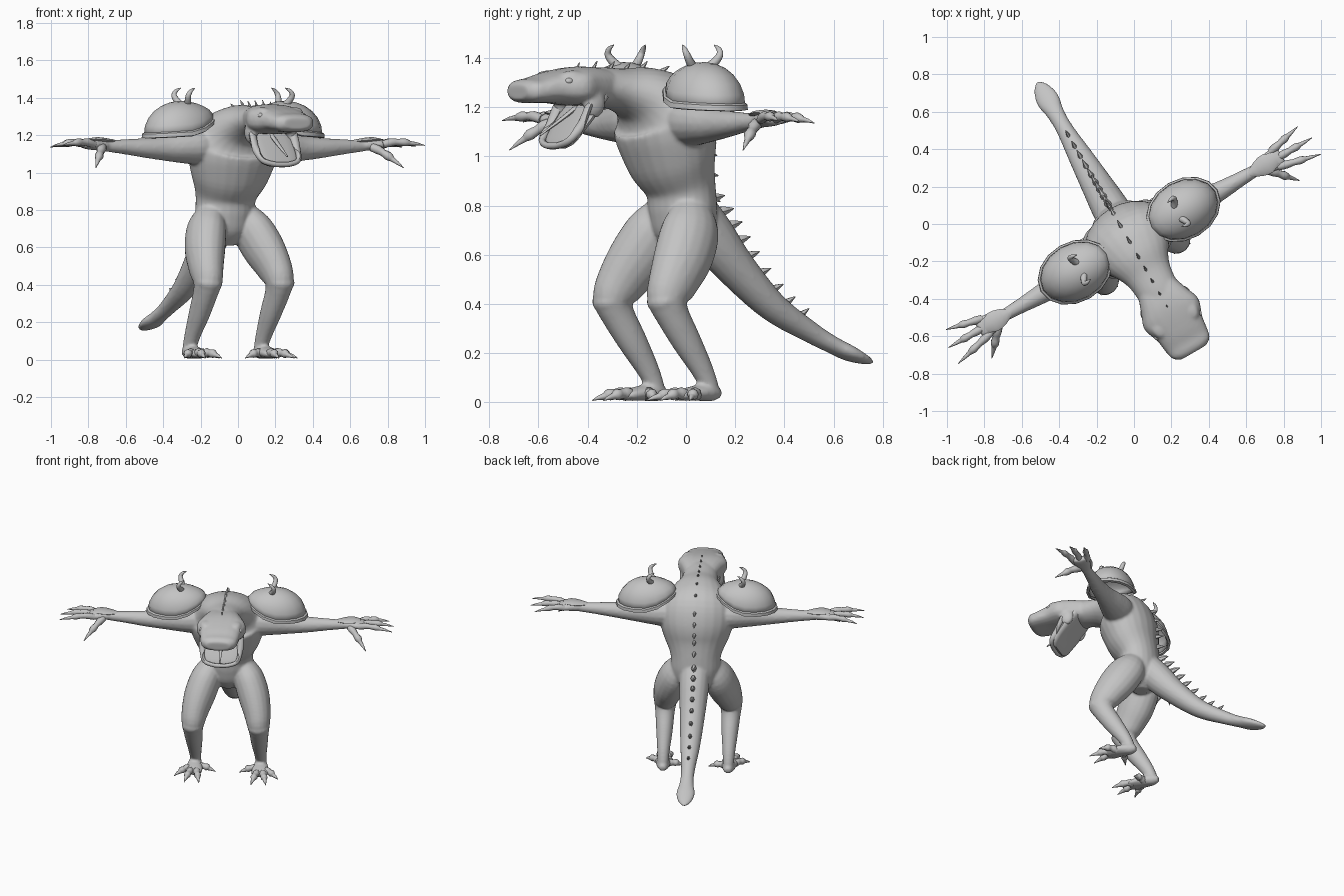
import bpy, bmesh, math
from mathutils import Vector, Matrix

if "Cube" in bpy.data.objects:
    bpy.data.objects.remove(bpy.data.objects["Cube"])

# The creature is modelled facing -y, then turned and placed
PLACE = Matrix.Translation((-0.02, -0.10, 0)) @ Matrix.Rotation(math.radians(30), 4, 'Z')
SKIN = bpy.data.materials.new("grey_skin")
SKIN.diffuse_color = (0.55, 0.55, 0.55, 1)
SKIN.use_nodes = True
SKIN.node_tree.nodes["Principled BSDF"].inputs["Base Color"].default_value = SKIN.diffuse_color
X, Y = Vector((1, 0, 0)), Vector((0, 1, 0))


def finish(bm, name, mirror=False, angle=50):
    bmesh.ops.recalc_face_normals(bm, faces=bm.faces)
    me = bpy.data.meshes.new(name)
    bm.to_mesh(me)
    bm.free()
    me.materials.append(SKIN)
    ob = bpy.data.objects.new(name, me)
    bpy.context.collection.objects.link(ob)
    ob.matrix_world = PLACE
    bpy.ops.object.select_all(action='DESELECT')
    ob.select_set(True)
    bpy.context.view_layer.objects.active = ob
    bpy.ops.object.shade_smooth_by_angle(angle=math.radians(angle))
    if mirror:
        ob.modifiers.new("mirror", 'MIRROR').use_clip = False
    return ob


def spline(stations, steps):
    """Smooth interpolation through rows of numbers."""
    out, n = [], len(stations)
    for i in range(n - 1):
        a, b, c, d = (stations[max(0, min(n - 1, i + k))] for k in (-1, 0, 1, 2))
        for s in range(steps):
            t = s / steps
            out.append([0.5 * (2 * q + (r - p) * t + (2 * p - 5 * q + 4 * r - w) * t * t
                               + (3 * q - p - 3 * r + w) * t ** 3)
                        for p, q, r, w in zip(a, b, c, d)])
    return out + [list(stations[-1])]


def add_tube(bm, stations, ref=X, steps=4, sides=16, power=1.0):
    """Oval tube; each station is x, y, z, half width along ref, half thickness."""
    rows = spline(stations, steps)
    pts = [Vector(r[:3]) for r in rows]
    rings, frames = [], []
    for i, r in enumerate(rows):
        t = (pts[min(i + 1, len(pts) - 1)] - pts[max(i - 1, 0)]).normalized()
        side = (ref - t * ref.dot(t)).normalized()
        nor = t.cross(side)
        w, h = max(r[3], 0.002), max(r[4], 0.002)
        ring = []
        for k in range(sides):
            a = 2 * math.pi * k / sides
            c, s = (math.copysign(abs(q) ** power, q) for q in (math.cos(a), math.sin(a)))
            ring.append(bm.verts.new(pts[i] + side * w * c + nor * h * s))
        rings.append(ring)
        frames.append((pts[i], t, nor, h))
    for p, q in zip(rings, rings[1:]):
        for k in range(sides):
            j = (k + 1) % sides
            bm.faces.new((p[k], p[j], q[j], q[k]))
    bm.faces.new(rings[0])
    bm.faces.new(rings[-1])
    return frames


def tube(name, stations, mirror=False, **kw):
    bm = bmesh.new()
    add_tube(bm, stations, **kw)
    finish(bm, name, mirror)


def add_ball(bm, centre, size):
    bmesh.ops.create_uvsphere(bm, u_segments=14, v_segments=8, radius=1,
                              matrix=Matrix.Translation(centre) @ Matrix.Diagonal((*size, 1)))


# Paired limbs: arms, palms, legs and feet, brows, nostrils, cheeks
skin = bmesh.new()
add_tube(skin, [
    (.10, .02, 1.145, .09, .09), (.22, .015, 1.14, .105, .098), (.32, .01, 1.135, .09, .085),
    (.43, .005, 1.13, .067, .067), (.55, 0, 1.132, .053, .053), (.68, 0, 1.138, .04, .04),
    (.80, 0, 1.143, .032, .03)], ref=Y)
add_tube(skin, [
    (.77, 0, 1.143, .03, .028), (.83, 0, 1.147, .047, .03), (.89, 0, 1.15, .062, .028),
    (.935, 0, 1.15, .05, .02)], ref=Y, sides=12)
add_tube(skin, [
    (.085, .09, .81, .06, .07), (.135, .06, .71, .10, .12), (.178, .003, .60, .106, .126),
    (.208, -.06, .50, .092, .108), (.22, -.097, .425, .078, .088), (.222, -.078, .36, .066, .07),
    (.22, -.01, .25, .056, .061), (.22, .06, .14, .043, .047), (.22, .095, .07, .037, .039),
    (.22, .10, .03, .035, .04)], sides=18)
add_tube(skin, [
    (.22, -.115, .46, .03, .03), (.222, -.115, .42, .074, .073), (.222, -.10, .385, .06, .055)],
    sides=14)
add_tube(skin, [
    (.22, .148, .035, .02, .018), (.22, .11, .04, .04, .036), (.222, .04, .038, .055, .032),
    (.222, -.03, .03, .06, .024), (.222, -.06, .025, .04, .015)], sides=12)
add_ball(skin, (.10, -.47, 1.325), (.04, .06, .025))
add_ball(skin, (.065, -.645, 1.285), (.028, .03, .018))
add_ball(skin, (.12, -.385, 1.215), (.03, .05, .06))
copy = bmesh.ops.duplicate(skin, geom=skin.verts[:] + skin.edges[:] + skin.faces[:])
for v in (g for g in copy["geom"] if isinstance(g, bmesh.types.BMVert)):
    v.co.x = -v.co.x

# Torso and neck in one sweep
body = add_tube(skin, [
    (0, .10, .61, .05, .05), (0, .10, .68, .14, .11), (0, .10, .77, .166, .13),
    (0, .09, .87, .172, .134), (0, .05, .98, .22, .17), (0, .02, 1.09, .252, .188),
    (0, -.015, 1.18, .245, .177), (0, -.09, 1.24, .185, .13), (0, -.19, 1.268, .13, .09),
    (0, -.30, 1.283, .115, .08), (0, -.42, 1.285, .12, .07)], sides=24, steps=5)

# Tail, tip to base, with a flattened club end
tail = add_tube(skin, [
    (0, .99, .162, .012, .009), (0, .95, .175, .045, .02), (0, .88, .20, .063, .032),
    (0, .80, .235, .048, .036), (0, .70, .285, .046, .044), (0, .52, .39, .067, .061),
    (0, .35, .545, .086, .081), (0, .22, .69, .10, .10), (0, .12, .82, .10, .09)],
    sides=18, steps=5)

# Skull and snout
add_tube(skin, [
    (0, -.25, 1.28, .10, .07), (0, -.36, 1.285, .14, .08), (0, -.44, 1.283, .167, .077),
    (0, -.53, 1.278, .138, .063), (0, -.60, 1.268, .128, .052), (0, -.65, 1.264, .115, .047),
    (0, -.677, 1.262, .08, .03)], sides=20, power=.75)

# Fuse everything into one smooth skin
hide = finish(skin, "body")
fuse = hide.modifiers.new("fuse", 'REMESH')
fuse.mode, fuse.voxel_size, fuse.use_smooth_shade = 'VOXEL', .009, True
relax = hide.modifiers.new("relax", 'SMOOTH')
relax.factor, relax.iterations = .5, 5

bm = bmesh.new()
add_ball(bm, (.128, -.507, 1.305), (.017, .02, .014))
finish(bm, "eyes", True)

# Open lower jaw with a raised lip, plus tongue
tube("lower_jaw", [
    (0, -.33, 1.25, .125, .035), (0, -.385, 1.18, .135, .028), (0, -.44, 1.11, .13, .022),
    (0, -.475, 1.06, .115, .018), (0, -.49, 1.038, .075, .012)], sides=16, power=.7)
tube("jaw_lip", [
    (.125, -.41, 1.21, .016, .024), (.128, -.455, 1.12, .015, .02),
    (.11, -.495, 1.065, .014, .016), (.05, -.51, 1.045, .014, .014),
    (0, -.512, 1.042, .014, .014)], mirror=True, ref=Vector((0, .6, .8)), sides=8)
tube("tongue", [
    (0, -.37, 1.22, .014, .01), (0, -.47, 1.15, .012, .008), (0, -.57, 1.085, .004, .004)], sides=8)

# Plate over the back of each hand
tube("wrist_guard", [
    (.73, 0, 1.168, .012, .006), (.79, 0, 1.172, .045, .012), (.85, 0, 1.178, .055, .012),
    (.90, 0, 1.175, .03, .006)], mirror=True, ref=Y, sides=8, steps=2)


def digit(bm, a, b, r, arch, ref):
    """Knuckled finger or toe ending in a claw."""
    a, b = Vector(a), Vector(b)
    prof = [(0, 1, 0), (.2, 1.1, .8), (.36, .85, .9), (.52, 1.05, .9), (.62, .75, .7),
            (.66, .6, .6), (.82, .4, .45), (1, .05, 0)]
    add_tube(bm, [(*(a.lerp(b, t) + Vector((0, 0, arch * h))), r * w, r * w)
                  for t, w, h in prof], ref=ref, steps=2, sides=8)


bm = bmesh.new()
for a, b in [((.89, -.045, 1.15), (1.12, -.10, 1.145)), ((.91, 0, 1.15), (1.122, 0, 1.14)),
             ((.89, .045, 1.15), (1.085, .09, 1.135))]:
    digit(bm, a, b, .02, .016, Y)
digit(bm, (.83, -.03, 1.135), (.95, -.165, 1.025), .023, .012, X)
finish(bm, "fingers", True)

bm = bmesh.new()
for a, b in [((.25, .02, .028), (.35, -.07, .008)), ((.24, -.02, .028), (.275, -.165, .008)),
             ((.205, -.02, .028), (.175, -.17, .008)), ((.20, .05, .028), (.08, .02, .008))]:
    digit(bm, a, b, .023, .016, Vector((.8, .6, 0)))
finish(bm, "toes", True)


# Shoulder pads: shells whose rim sweeps up toward the neck, with a thick rim
def pad_point(x, y, z):
    lift = .085 * max(0, -x - .1) ** 1.3 * (1 - max(0, min(1, z)))
    return Vector((.335 + x * .198, .012 + y * .153, 1.208 + z * .175 - x * .012 + lift))


bm = bmesh.new()
bmesh.ops.create_uvsphere(bm, u_segments=16, v_segments=12, radius=1)
bmesh.ops.delete(bm, geom=[v for v in bm.verts if v.co.z < -.01], context='VERTS')
for v in bm.verts:
    v.co = pad_point(v.co.x, v.co.y, max(v.co.z, 0) ** .9)
pad = finish(bm, "shoulder_pad", True)
shell = pad.modifiers.new("thickness", 'SOLIDIFY')
shell.thickness, shell.offset = .015, -1

bm = bmesh.new()
rim = []
for k in range(16):
    a = 2 * math.pi * k / 16
    rim.append([bm.verts.new(pad_point(math.cos(a) * r, math.sin(a) * r, z))
                for r, z in ((.97, .11), (1.05, .06), (1.06, -.06), (.95, -.08))])
for k in range(16):
    p, q = rim[k], rim[(k + 1) % 16]
    for j in range(4):
        m = (j + 1) % 4
        bm.faces.new((p[j], q[j], q[m], p[m]))
finish(bm, "pad_rim", True, 35)

# Two curled horns on each pad
bm = bmesh.new()
for s in (-1, 1):
    y = .012
    add_tube(bm, [(.30, y + s * .035, 1.36, .02, .02), (.315, y + s * .062, 1.388, .017, .017),
                  (.32, y + s * .078, 1.415, .014, .014), (.305, y + s * .08, 1.437, .01, .01),
                  (.28, y + s * .074, 1.452, .002, .002)], sides=10)
finish(bm, "pad_horns", True)

# Row of leaf-shaped spikes along neck, back and tail, leaning backward
bm = bmesh.new()


def spike(frame, length, width):
    p, t, n, h = frame
    d = (n - t * .5).normalized()
    base = p + n * (h - .014)
    add_tube(bm, [(*(base + d * length * q), width * w * .8, width * w)
                  for q, w in ((0, .7), (.3, 1), (.65, .6), (1, .05))], steps=1, sides=6)


for i in range(10, 50, 3):
    grow = max(0, 1 - i / 50)
    spike(body[i], .042 + .035 * grow, .007 + .015 * grow)
for i in range(22, 39, 2):
    grow = (i - 20) / 18
    spike(tail[i], .048 + .034 * grow, .012 + .012 * grow)
finish(bm, "back_spikes", angle=30)
